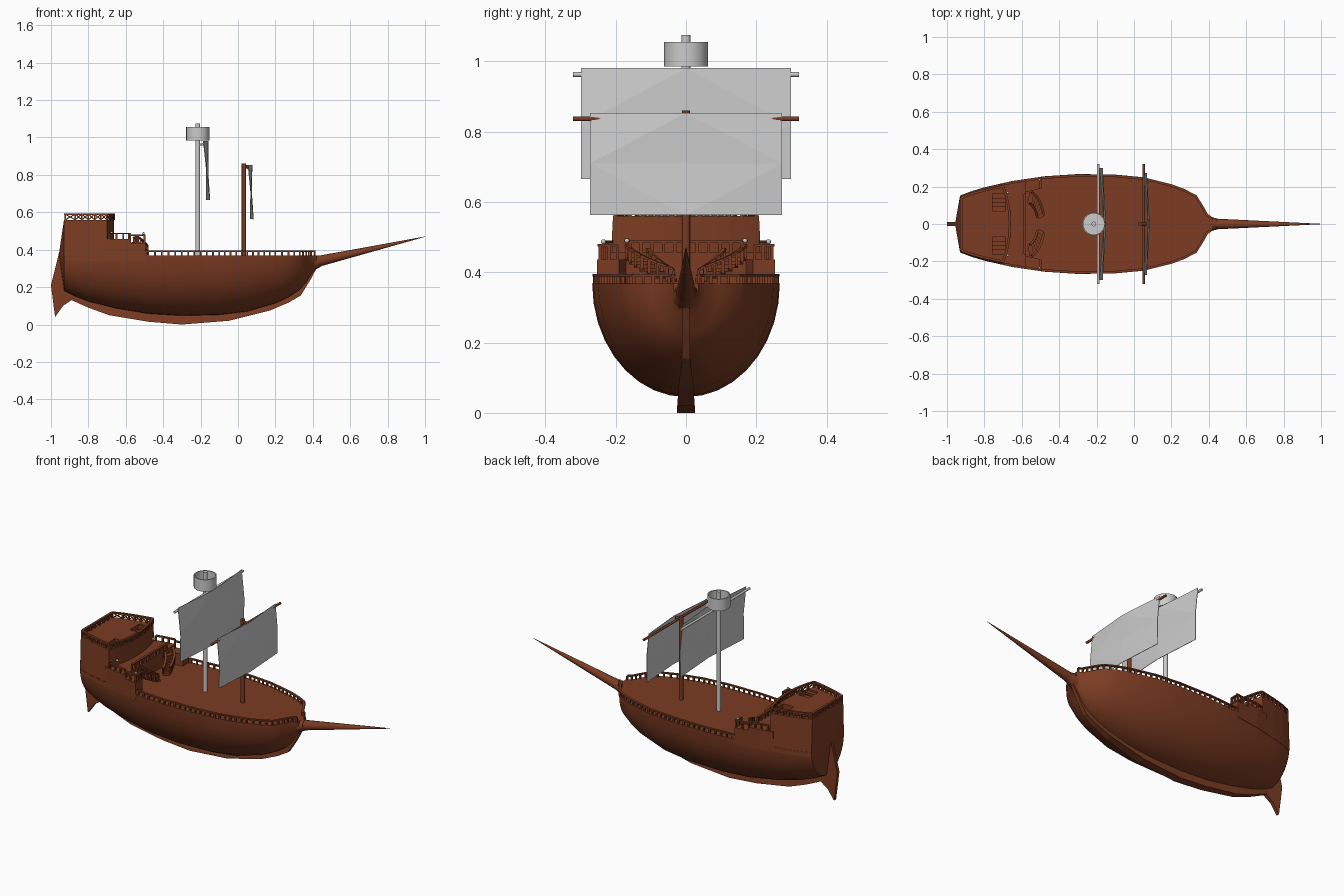
import bpy, bmesh, math
from mathutils import Vector, Matrix

if "Cube" in bpy.data.objects:
    bpy.data.objects.remove(bpy.data.objects["Cube"])

wood = bpy.data.materials.new("wood")
wood.diffuse_color = (0.2, 0.045, 0.016, 1)
wood.use_nodes = True
wood.node_tree.nodes["Principled BSDF"].inputs["Base Color"].default_value = wood.diffuse_color

# hull stations: x, half width, bottom height
HULL = [(-.93, .152, .18), (-.87, .175, .15), (-.8, .196, .122), (-.65, .23, .085), (-.48, .255, .056),
        (-.3, .267, .045), (-.1, .264, .05), (.05, .25, .068), (.2, .213, .112), (.27, .187, .145),
        (.33, .155, .185), (.365, .1, .225), (.39, .055, .265), (.42, .036, .305)]
DECK = .368


def half_width(x):
    for a, b in zip(HULL, HULL[1:]):
        if x <= b[0]:
            t = (x - a[0]) / (b[0] - a[0])
            return a[1] + t * (b[1] - a[1])
    return HULL[-1][1]


def finish(name, bm, mat=wood, smooth=None):
    bmesh.ops.recalc_face_normals(bm, faces=bm.faces)
    me = bpy.data.meshes.new(name)
    bm.to_mesh(me)
    bm.free()
    ob = bpy.data.objects.new(name, me)
    bpy.context.collection.objects.link(ob)
    if mat:
        me.materials.append(mat)
    if smooth:
        bpy.ops.object.select_all(action='DESELECT')
        ob.select_set(True)
        bpy.context.view_layer.objects.active = ob
        bpy.ops.object.shade_smooth_by_angle(angle=math.radians(smooth))
    return ob


def loft(name, rings, mat=wood, smooth=None):
    bm = bmesh.new()
    vs = [[bm.verts.new(p) for p in r] for r in rings]
    for a, b in zip(vs, vs[1:]):
        for i in range(len(a)):
            j = (i + 1) % len(a)
            bm.faces.new((a[i], a[j], b[j], b[i]))
    bm.faces.new(vs[0])
    bm.faces.new(vs[-1])
    return finish(name, bm, mat, smooth)


def prism(name, outline, z0, z1, taper=1):
    return loft(name, [[(x, y, z0) for x, y in outline], [(x, y * taper, z1) for x, y in outline]])


def beam(bm, a, b, w, h):
    a, b = Vector(a), Vector(b)
    d = b - a
    m = Matrix.Translation((a + b) / 2) @ d.to_track_quat('X', 'Z').to_matrix().to_4x4()
    bmesh.ops.create_cube(bm, size=1, matrix=m @ Matrix.Diagonal((d.length, w, h, 1)))


def rod(name, a, b, r0, r1, mat=wood, seg=12):
    a, b = Vector(a), Vector(b)
    d = b - a
    bm = bmesh.new()
    bmesh.ops.create_cone(bm, cap_ends=True, segments=seg, radius1=r0, radius2=r1, depth=d.length,
                          matrix=Matrix.Translation((a + b) / 2) @ d.to_track_quat('Z', 'Y').to_matrix().to_4x4())
    return finish(name, bm, mat, 40)


def rail(name, path, height, step=.033, lattice=False):
    # posts and a top rail along a 3D path, optionally with zigzag bracing
    bm = bmesh.new()
    up = Vector((0, 0, height))
    for a, b in zip(path, path[1:]):
        a, b = Vector(a), Vector(b)
        n = max(1, round((b - a).length / step))
        beam(bm, a + up, b + up, .013, .007)
        for i in range(n + 1):
            p = a.lerp(b, i / n)
            beam(bm, p, p + up, .009, .009)
            if lattice and i < n:
                q = a.lerp(b, (i + 1) / n)
                beam(bm, p, q + up, .005, .005)
                beam(bm, p + up, q, .005, .005)
    return finish(name, bm)


def side_path(x0, x1, z, s, inset=.007, taper=1):
    xs = [x0] + [h[0] for h in HULL if x0 < h[0] < x1] + [x1]
    return [(x, s * (half_width(x) * taper - inset), z) for x in xs]


# hull: elliptical sections, closed by the main deck
rings = []
for x, w, zb in HULL:
    rings.append([(x, w * math.sin(math.pi / 2 * j / 9), DECK - (DECK - zb) * math.cos(math.pi / 2 * j / 9))
                  for j in range(-9, 10)])
loft("hull", rings, smooth=35)

# transom: shallow fan bulging aft
bm = bmesh.new()
edge = [(-.93, .152 * .95, .562)] + [tuple(p) for p in reversed(rings[0])] + [(-.93, -.152 * .95, .562)]
vs = [bm.verts.new(p) for p in edge]
tip = bm.verts.new((-.957, 0, .38))
for i in range(len(vs)):
    bm.faces.new((vs[i], vs[(i + 1) % len(vs)], tip))
finish("transom", bm)

# keel and stem: x, inner z, outer z, half thickness
KEEL = [(-.9, .2, .135, .01), (-.8, .15, .09, .016), (-.69, .12, .05, .02), (-.48, .08, .015, .024),
        (-.3, .07, 0, .025), (-.05, .075, .02, .025), (.17, .13, .075, .021), (.27, .18, .117, .016),
        (.335, .25, .155, .012), (.385, .32, .235, .011), (.42, .33, .3, .01)]
loft("keel", [[(x, -w * .7, zi), (x, w * .7, zi), (x, w, zo), (x, -w, zo)] for x, zi, zo, w in KEEL])

# rudder
RUDDER = [(-.935, .47), (-.958, .38), (-1, .21), (-.978, .04), (-.935, .1), (-.89, .13), (-.9, .25)]
loft("rudder", [[(x, y, z) for x, z in RUDDER] for y in (-.01, .01)])

# bowsprit
rod("bowsprit", (.43, 0, .338), (1, 0, .47), .029, .001)
rod("bowsprit_collar", (.40, 0, .331), (.445, 0, .342), .04, .029)

# poop deck with curved front
starboard = [(x, -(half_width(x))) for x in (-.93, -.87, -.8, -.7)]
front = []
for i in range(1, 10):
    u = -1 + i / 5
    front.append((-.663 - .037 * u * u, u * half_width(-.7)))
outline = starboard + front + [(x, -y) for x, y in reversed(starboard)]
poop = prism("poop_deck", outline, .34, .56, .95)
path = [(x + (.006 if x < -.9 else 0), y * .92, .56) for x, y in outline]
rail("poop_rail", path + path[:1], .03, .04, True)

# hatches with steps in the poop deck
for s, n in ((1, "left"), (-1, "right")):
    bm = bmesh.new()
    bmesh.ops.create_cube(bm, size=1, matrix=Matrix.Translation((-.722, s * .115, .56)) @ Matrix.Diagonal((.07, .09, .16, 1)))
    cutter = finish("hatch_cutter_" + n, bm)
    cutter.hide_render = True
    cutter.hide_viewport = True
    mod = poop.modifiers.new("hatch_" + n, 'BOOLEAN')
    mod.object = cutter
    mod.operation = 'DIFFERENCE'
    bm = bmesh.new()
    for i in range(4):
        y = s * (.08 + .023 * i)
        beam(bm, (-.757, y, .495 + .016 * i), (-.687, y, .495 + .016 * i), .023, .014)
    finish("hatch_steps_" + n, bm)

# quarter deck
q = [(x, -half_width(x)) for x in (-.72, -.65, -.577)]
prism("quarter_deck", q + [(x, -y) for x, y in reversed(q)], .34, .457)
rail("quarter_front_rail", [(-.583, -.16, .457), (-.583, .16, .457)], .03)

for s, n in ((1, "left"), (-1, "right")):
    rail("main_rail_" + n, side_path(-.49, .41, DECK, s), .024)
    rail("quarter_rail_" + n, side_path(-.69, -.577, .457, s), .03)
    # landing beside the stairs
    land = [(-.58, .17), (-.495, .19), (-.495, half_width(-.495)), (-.58, half_width(-.58))]
    prism("landing_" + n, [(x, y * s) for x, y in land], .34, .437)
    rail("landing_rail_" + n, side_path(-.577, -.5, .437, s) + [(-.5, s * .195, .437)], .04)
    # curved stair
    bm = bmesh.new()
    outer, inner = [], []
    for i in range(7):
        a = math.radians(72 - 9 * i)
        z = .437 - .01 * i
        d = Vector((math.cos(a) * .55, s * math.sin(a), 0))
        p0 = Vector((-.577, 0, z)) + d * .115
        p1 = Vector((-.577, 0, z)) + d * .178
        beam(bm, p0, p1, .024, .01)
        outer.append(p1)
        inner.append(p0)
    finish("stair_" + n, bm)
    rail("stair_outer_rail_" + n, outer, .04)
    rail("stair_inner_rail_" + n, inner, .03)
    # lanterns
    for k, p in enumerate(((-.655 - .02, s * .168, .49), (-.505, s * .235, .487))):
        bm = bmesh.new()
        bmesh.ops.create_uvsphere(bm, u_segments=10, v_segments=6, radius=.007, matrix=Matrix.Translation(p))
        finish("lantern_%s_%d" % (n, k), bm, None, 60)

# masts and yards
rod("main_mast", (-.215, 0, .36), (-.215, 0, 1.076), .013, .013, None, 16)
rod("main_yard", (-.192, -.322, .963), (-.192, .322, .963), .007, .007, None)
rod("main_yard_bracket", (-.215, 0, .963), (-.185, 0, .963), .006, .006, None)
rod("fore_mast", (.032, 0, .36), (.032, 0, .86), .012, .012, wood, 16)
rod("fore_yard", (.052, -.322, .837), (.052, .322, .837), .007, .007)
rod("fore_yard_bracket", (.032, 0, .845), (.068, 0, .845), .007, .007)

# crow's nest: open cup around the mast
NEST = [(.012, .985), (.062, .985), (.062, 1.055), (.056, 1.055), (.056, .993), (.012, .993)]
rings = [[(-.215 + r * math.cos(math.tau * i / 24), r * math.sin(math.tau * i / 24), z) for i in range(24)]
         for r, z in NEST]
loft("crows_nest", rings, None, 35)


# sails: three by three grid with a diamond crease
def sail(name, w, rows):
    bm = bmesh.new()
    g = [[bm.verts.new((xe, -w, z)), bm.verts.new((xc, 0, z)), bm.verts.new((xe, w, z))] for xe, xc, z in rows]
    for t, m in ((g[0], g[1]), (g[2], g[1])):
        for e in (0, 2):
            bm.faces.new((t[1], t[e], m[e]))
            bm.faces.new((t[1], m[e], m[1]))
    ob = finish(name, bm, None)
    mod = ob.modifiers.new("thickness", 'SOLIDIFY')
    mod.thickness = .003


sail("main_sail", .298, [(-.187, -.162, .981), (-.17, -.162, .82), (-.172, -.152, .665)])
sail("fore_sail", .273, [(.055, .077, .853), (.069, .074, .71), (.067, .084, .563)])
